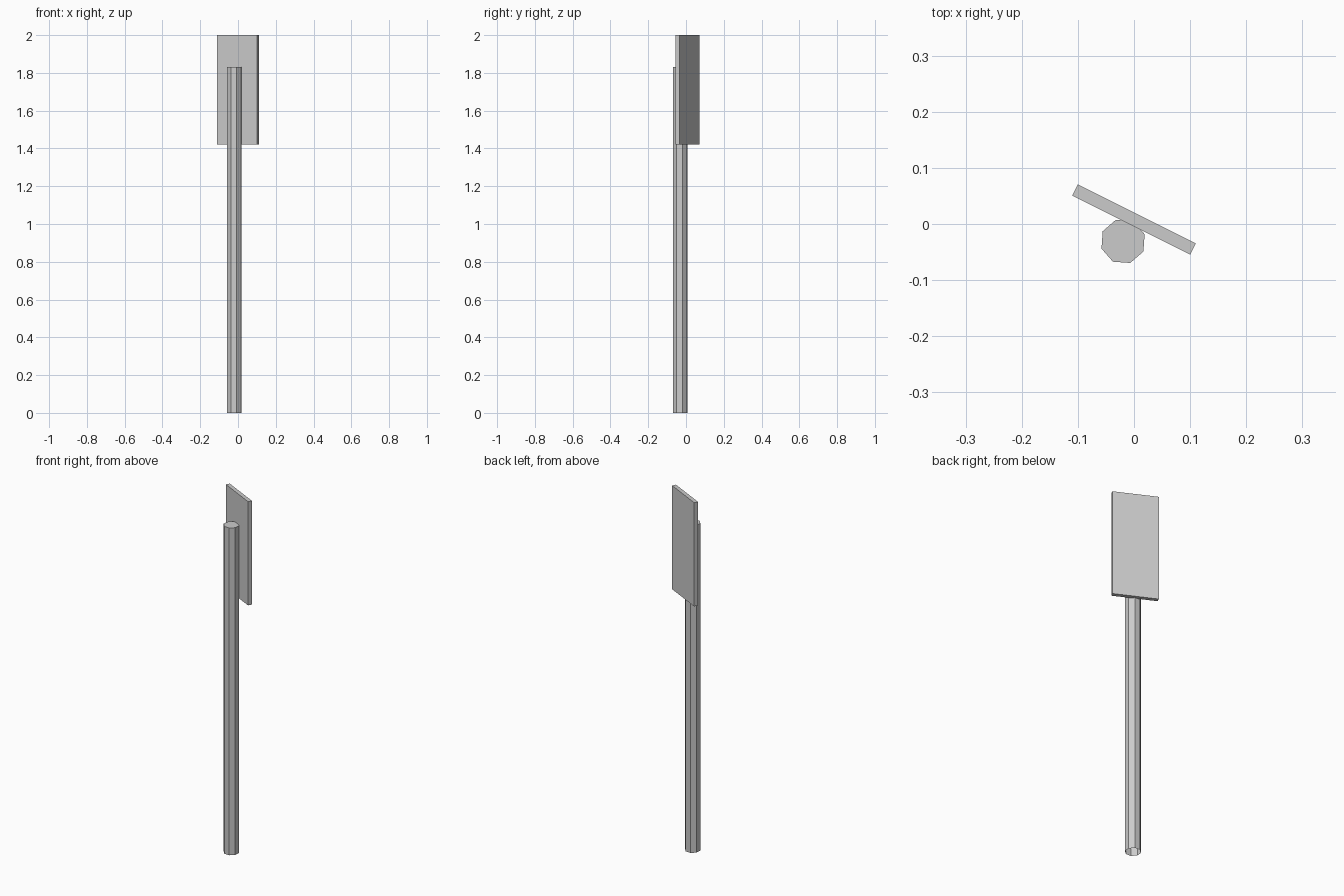
import bpy, bmesh
from math import radians

if "Cube" in bpy.data.objects:
    bpy.data.objects.remove(bpy.data.objects["Cube"])

TURN = radians(-26.57)  # whole sign is turned about its post


def finish(bm, name, location, turn):
    bmesh.ops.recalc_face_normals(bm, faces=bm.faces)
    mesh = bpy.data.meshes.new(name)
    bm.to_mesh(mesh)
    bm.free()
    obj = bpy.data.objects.new(name, mesh)
    obj.location = location
    obj.rotation_euler.z = turn
    bpy.context.collection.objects.link(obj)
    return obj


# Eight-sided post, capped on top and open underneath
height = 1.83
bm = bmesh.new()
bmesh.ops.create_cone(bm, cap_ends=True, segments=8, radius1=0.0405,
                      radius2=0.0405, depth=height)
bottom = [f for f in bm.faces if f.calc_center_median().z < -height / 2 + 0.01]
bmesh.ops.delete(bm, geom=bottom, context='FACES_ONLY')
finish(bm, "post", (-0.0195, -0.031, height / 2), TURN)

# Flat sign board fixed behind the top of the post
bm = bmesh.new()
bmesh.ops.create_cube(bm, size=1)
bmesh.ops.scale(bm, vec=(0.235, 0.022, 0.58), verts=bm.verts)
finish(bm, "sign_board", (0, 0.008, 1.71), TURN)
